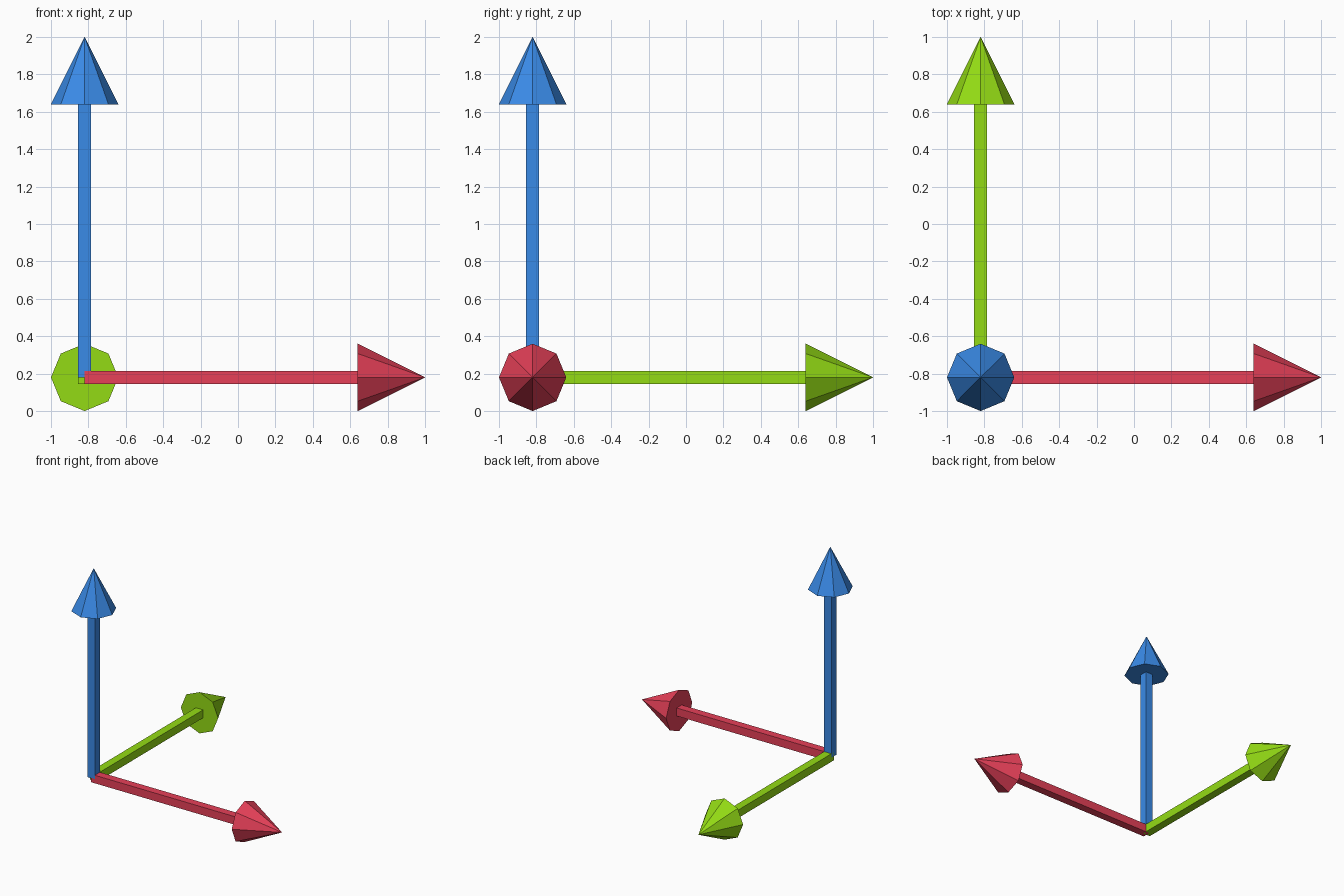
import bpy, bmesh, math
from mathutils import Matrix, Vector

if "Cube" in bpy.data.objects:
    bpy.data.objects.remove(bpy.data.objects["Cube"], do_unlink=True)

HEAD_R = 0.18                      # arrowhead radius
HEAD_L = 0.36                      # arrowhead length
SHAFT = 0.07                       # shaft thickness
REACH = 2 - HEAD_R                 # origin to tip
NECK = REACH - HEAD_L              # origin to arrowhead base
ORIGIN = Vector((HEAD_R - 1, HEAD_R - 1, HEAD_R))


def material(name, rgb):
    linear = [c / 12.92 if c <= 0.04045 else ((c + 0.055) / 1.055) ** 2.4 for c in rgb]
    mat = bpy.data.materials.new(name)
    mat.use_nodes = True
    mat.diffuse_color = (*linear, 1)
    mat.node_tree.nodes["Principled BSDF"].inputs["Base Color"].default_value = (*linear, 1)
    return mat


def add_part(name, bm, turn, mat):
    bmesh.ops.transform(bm, matrix=Matrix.Translation(ORIGIN) @ turn, verts=bm.verts)
    bmesh.ops.recalc_face_normals(bm, faces=bm.faces)
    mesh = bpy.data.meshes.new(name)
    bm.to_mesh(mesh)
    bm.free()
    mesh.materials.append(mat)
    bpy.context.collection.objects.link(bpy.data.objects.new(name, mesh))


def arrow(name, turn, mat):
    # Square shaft with a lengthwise seam down the middle of each side
    bm = bmesh.new()
    place = Matrix.Translation((0, 0, NECK / 2)) @ Matrix.Diagonal((SHAFT, SHAFT, NECK, 1))
    bmesh.ops.create_cube(bm, size=1, matrix=place)
    for normal in ((1, 0, 0), (0, 1, 0)):
        bmesh.ops.bisect_plane(bm, geom=bm.verts[:] + bm.edges[:] + bm.faces[:],
                               plane_co=(0, 0, 0), plane_no=normal)
    add_part(name + "_shaft", bm, turn, mat)

    # Eight-sided arrowhead
    bm = bmesh.new()
    bmesh.ops.create_cone(bm, cap_ends=True, segments=8, radius1=HEAD_R, radius2=0,
                          depth=HEAD_L, matrix=Matrix.Translation((0, 0, NECK + HEAD_L / 2)))
    bmesh.ops.remove_doubles(bm, verts=bm.verts, dist=0.0001)
    add_part(name + "_head", bm, turn, mat)


arrow("side_arrow", Matrix.Rotation(math.pi / 2, 4, "Y"), material("red", (0.96, 0.27, 0.37)))
arrow("depth_arrow", Matrix.Rotation(-math.pi / 2, 4, "X"), material("green", (0.58, 0.86, 0.08)))
arrow("upright_arrow", Matrix.Identity(4), material("blue", (0.24, 0.57, 0.95)))
